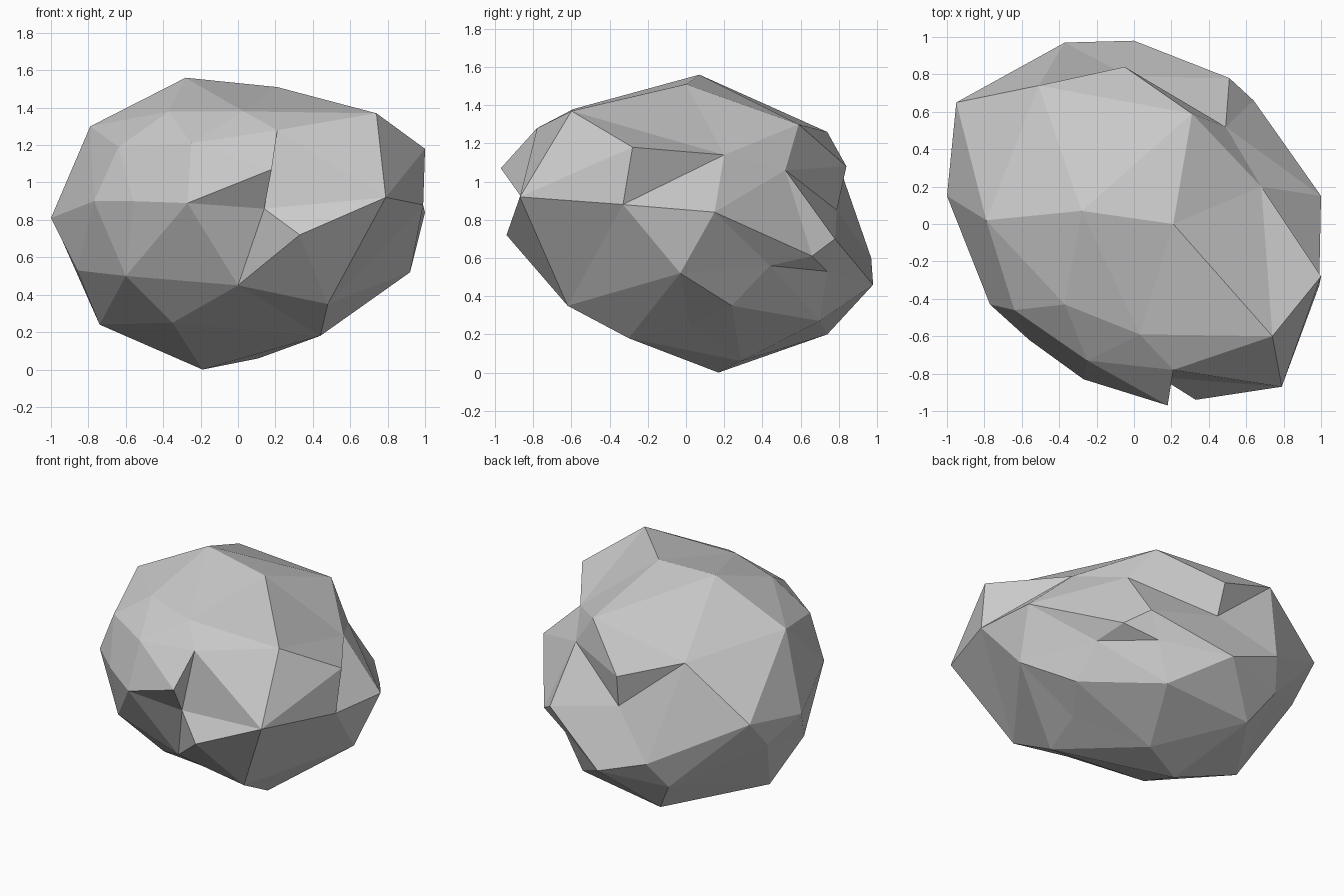
import bpy, bmesh
from mathutils import Vector

# Corner points of the rock, crown to base
CORNERS = [
    # crown
    (-.28, .07, 1.56), (.21, 0, 1.51), (.74, -.60, 1.37), (.03, -.59, 1.38),
    (-.37, -.43, 1.38), (-.79, .02, 1.30), (-.51, .74, 1.26), (.31, .59, 1.30),
    # shoulders
    (1.0, -.28, 1.18), (.68, .20, 1.14), (.21, -.78, 1.28), (.18, -.97, 1.07),
    (-.64, -.46, 1.19), (-.25, -.73, 1.21), (-.95, .65, .91), (-.05, .84, 1.08),
    (.49, .52, 1.06),
    # waist
    (1.0, .15, .84), (.99, -.33, .88), (.79, -.87, .92), (.14, -.82, .86),
    (-.27, -.83, .89), (-.56, -.62, .90), (-.77, -.43, .90), (-1.0, .15, .81),
    (-.03, .79, .85), (.51, .78, .70), (.33, -.94, .72), (-.94, .44, .69),
    # underside
    (.92, -.03, .52), (.64, .66, .61), (-.37, .97, .60), (0, .98, .46),
    (-.86, -.08, .53), (-.60, -.47, .50), (0, -.66, .45), (.48, -.62, .35),
    (.68, .44, .56), (.68, .24, .35), (.42, .74, .53), (.31, .70, .27),
    (.44, -.30, .18), (.52, .02, .25), (-.35, -.32, .25), (-.74, .13, .24),
    (-.46, .85, .42), (-.32, .74, .20), (-.19, .17, 0), (.11, .29, .06),
]
CENTRE = Vector((0, 0, .76))
# Edges turned to cut a notch under the front ledge and on the right side
TURNED = [(11, 19), (8, 17)]


def faceted_rock(name, corners, centre, turned):
    """Skin the corners as seen from the centre, so dents are kept."""
    bm = bmesh.new()
    verts = []
    for c in corners:
        d = Vector(c) - centre
        d.z *= 1.3
        verts.append(bm.verts.new(d.normalized()))
    bmesh.ops.convex_hull(bm, input=verts)
    for v, c in zip(verts, corners):
        v.co = c
    for a, b in turned:
        edge = bm.edges.get((verts[a], verts[b]))
        if edge:
            bmesh.utils.edge_rotate(edge, True)
    bmesh.ops.recalc_face_normals(bm, faces=bm.faces[:])
    mesh = bpy.data.meshes.new(name)
    bm.to_mesh(mesh)
    bm.free()
    obj = bpy.data.objects.new(name, mesh)
    bpy.context.collection.objects.link(obj)
    return obj


# The boulder
faceted_rock("rock", CORNERS, CENTRE, TURNED)
